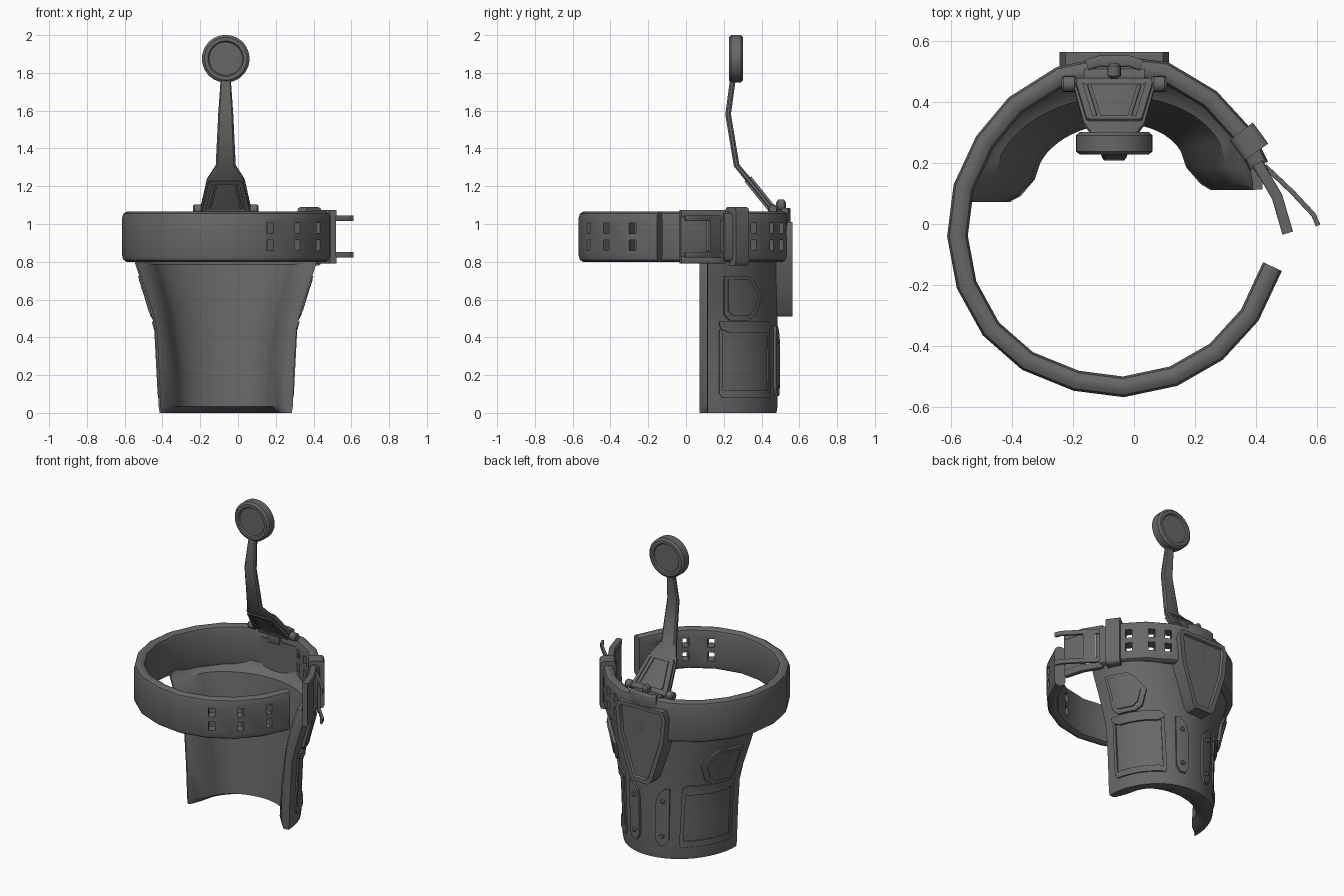
import bpy, bmesh, math
from mathutils import Vector

if "Cube" in bpy.data.objects:
    bpy.data.objects.remove(bpy.data.objects["Cube"], do_unlink=True)

CX = -0.065  # centre line of guard, shield and arm
GREY = (0.135, 0.135, 0.135, 1)
mat = bpy.data.materials.new("dark_grey")
mat.use_nodes = True
mat.diffuse_color = GREY
for node in mat.node_tree.nodes:
    if node.type == 'BSDF_PRINCIPLED':
        node.inputs["Base Color"].default_value = GREY
        node.inputs["Roughness"].default_value = 0.6


def finish(name, bm, angle=32):
    bmesh.ops.recalc_face_normals(bm, faces=bm.faces)
    me = bpy.data.meshes.new(name)
    bm.to_mesh(me)
    bm.free()
    me.materials.append(mat)
    for p in me.polygons:
        p.use_smooth = True
    me.set_sharp_from_angle(angle=math.radians(angle))
    ob = bpy.data.objects.new(name, me)
    bpy.context.scene.collection.objects.link(ob)
    return ob


def skin(bm, rings):
    """Skin closed rings of equal even length and cap both ends."""
    rows = [[bm.verts.new(p) for p in r] for r in rings]
    n = len(rows[0])
    for a, b in zip(rows, rows[1:]):
        for i in range(n):
            j = (i + 1) % n
            bm.faces.new((a[i], a[j], b[j], b[i]))
    for r in (rows[0], rows[-1]):
        for i in range(n // 2 - 1):
            bm.faces.new((r[i], r[i + 1], r[n - 2 - i], r[n - 1 - i]))


def loft(name, rings, angle=32):
    bm = bmesh.new()
    skin(bm, rings)
    return finish(name, bm, angle)


def strip(name, path, half, z0, z1, b, h=None):
    """Upright band with bevelled edges (b across, h up) following a flat path."""
    pts = [Vector(p) for p in path]
    h = h or b
    k = .3  # keeps the bevel round
    sec = [(half, z1 - h), (half - b * k, z1 - h * k), (half - b, z1),
           (b - half, z1), (b * k - half, z1 - h * k), (-half, z1 - h), (-half, z0 + h),
           (b * k - half, z0 + h * k), (b - half, z0), (half - b, z0),
           (half - b * k, z0 + h * k), (half, z0 + h)]
    rings = []
    for i, p in enumerate(pts):
        d = (pts[min(i + 1, len(pts) - 1)] - pts[max(i - 1, 0)]).normalized()
        rings.append([(p.x + d.y * o, p.y - d.x * o, z) for o, z in sec])
    return loft(name, rings, 48)


def lathe(name, centre, axis, profile, n=32, squash=1.0):
    """Round part from (radius, offset along axis) pairs."""
    c, rings = Vector(centre), []
    for r, a in profile:
        ring = []
        for k in range(n):
            u = r * math.cos(math.tau * k / n)
            v = r * math.sin(math.tau * k / n) * squash
            ring.append(c + Vector((a, u, v) if axis == 'x' else (u, a, v)))
        rings.append(ring)
    return loft(name, rings)


# Belt ring, open at the model's left
belt_path = [(.455, -.14), (.38, -.3), (.27, -.42), (.13, -.5), (-.035, -.535),
             (-.19, -.515), (-.35, -.45), (-.47, -.345), (-.55, -.2), (-.58, -.04),
             (-.56, .12), (-.49, .27), (-.39, .39), (-.24, .485), (-.07, .52),
             (.1, .5), (.25, .41), (.36, .29), (.41, .19)]
belt = strip("belt", belt_path, .034, .8, 1.065, .024, .034)

# Paired adjustment holes through both belt ends
bm = bmesh.new()
for x, y, dx, dy in [(.155, -.486, .14, .08), (.29, -.4, .11, .12), (.395, -.27, .075, .16),
                     (.14, .476, .15, -.09), (.225, .425, .15, -.09), (.318, .336, .11, -.12)]:
    d = Vector((dx, dy, 0)).normalized()
    n = Vector((d.y, -d.x, 0)) * .09
    p = Vector((x, y, 0))
    for z in (.887, .977):
        skin(bm, [[p + n * s + d * u + Vector((0, 0, z + v)) for u, v in
                   ((-.02, -.028), (.02, -.028), (.02, .028), (-.02, .028))] for s in (-1, 1)])
cutter = finish("hole_cutter", bm)
cutter.hide_render = True
cut = belt.modifiers.new("holes", 'BOOLEAN')
cut.operation = 'DIFFERENCE'
cut.solver = 'EXACT'
cut.object = cutter
graph = bpy.context.evaluated_depsgraph_get()
pierced = bpy.data.meshes.new_from_object(belt.evaluated_get(graph))
belt.modifiers.clear()
belt.data = pierced
pierced.set_sharp_from_angle(angle=math.radians(40))
bpy.data.objects.remove(cutter, do_unlink=True)

# Strap loop and buckle
strip("strap_loop", [(.352, .304), (.362, .291), (.392, .25), (.402, .236)], .048, .78, 1.09, .02)
frame = [(.405, .2), (.47, .09), (.505, -.03)]
lever = [(.43, .19), (.52, .105), (.59, .03), (.605, -.005)]
for label, z, prong in (("lower", .79, .822), ("upper", 1.035, 1.016)):
    strip(f"buckle_{label}_rail", frame, .018, z, z + .04, .006)
    strip(f"lever_{label}_prong", lever, .008, prong, prong + .03, .003)
strip("buckle_plate", [(.463, .1), (.47, .09), (.505, -.03)], .015, .8, 1.065, .005)
strip("buckle_hinge_bar", [(.405, .2), (.425, .165)], .02, .8, 1.065, .006)
strip("lever_crossbar", [(.445, .176), (.5, .124)], .008, .83, 1.03, .003)

# Guard: (height, outer half width, inner half width, outer depth, inner depth)
LEVELS = [(0, .35, .29, .385, .25), (.035, .355, .245, .39, .165), (.25, .363, .258, .39, .185),
          (.45, .376, .285, .39, .215), (.56, .403, .305, .392, .225), (.68, .443, .34, .395, .24),
          (.785, .478, .38, .398, .255), (.81, .484, .43, .4, .3), (.86, .488, .455, .4, .32)]


def level(z):
    for a, b in zip(LEVELS, LEVELS[1:]):
        if z <= b[0]:
            f = (z - a[0]) / (b[0] - a[0])
            return [p + (q - p) * f for p, q in zip(a, b)]
    return LEVELS[-1]


def wall(t, z, off=0.0):
    """Point on the guard; t runs from its right edge (0) to its left (pi)."""
    _, wo, _, do, _ = level(z)
    c, s = math.cos(t), math.sin(t)
    return Vector((CX - (wo + off) * c, .094 - .02 * c + (do + off) * s, z))


def lining(i, z):
    """Point on the thick inside, with front edges rounding out to a thin lip."""
    _, wo, wi, _, di = level(z)
    c, s = math.cos(arc[i]), math.sin(arc[i])
    edge = min(i, N - 1 - i)
    w, y = wi * abs(c), .07 + di * s
    if edge < 3:
        w, y = ((wo - .022, -.002), ((wo + wi) / 2 - .005, .018), (wi + .004, .072))[edge]
    return Vector((CX - .012 - math.copysign(w, c), .094 - .02 * c + y, z))


N = 29
arc = [math.pi * i / (N - 1) for i in range(N)]
loft("guard", [[wall(t, r[0]) for t in arc] + [lining(i, r[0]) for i in reversed(range(N))]
               for r in LEVELS], 40)


def panel(name, rows, off, n=9):
    """Raised curved plate on the guard from (height, start, end) rows."""
    rings = []
    for z, a, b in rows:
        ts = [a + (b - a) * i / (n - 1) for i in range(n)]
        rings.append([wall(t, z, off) for t in ts] + [wall(t, z, -.015) for t in reversed(ts)])
    return loft(name, rings, 25)


for side, flip in (("right", False), ("left", True)):
    def mir(rows):
        return [(z, math.pi - b, math.pi - a) if flip else (z, a, b) for z, a, b in rows]

    # Upper side pad with a raised face and a curved ridge below it
    panel(f"{side}_side_pad", mir([(.49, .3, .58), (.52, .22, .7), (.62, .22, .8),
                                   (.7, .22, .66), (.725, .22, .58)]), .018)
    panel(f"{side}_side_pad_face", mir([(.515, .34, .55), (.54, .27, .64), (.62, .27, .72),
                                        (.69, .27, .6), (.705, .27, .55)]), .026)
    panel(f"{side}_side_ridge", mir([(.425, .3, .92), (.445, .18, 1.02), (.465, .16, 1.02),
                                     (.485, .16, .95)]), .012)
    # Lower pocket border
    panel(f"{side}_pocket_base", mir([(.08, .2, 1.02), (.1, .16, 1.04), (.12, .2, 1.02)]), .008)
    panel(f"{side}_pocket_front", mir([(.1, .16, .21), (.44, .16, .21)]), .008, 3)
    panel(f"{side}_pocket_back", mir([(.1, .98, 1.04), (.44, .96, 1.02)]), .008, 3)
    # Bolted back strips
    panel(f"{side}_back_strip", mir([(.09, 1.26, 1.36), (.13, 1.2, 1.42), (.2, 1.2, 1.42),
                                     (.36, 1.2, 1.42), (.42, 1.2, 1.38), (.46, 1.2, 1.28)]), .014, 5)
    for k, z in enumerate((.15, .38)):
        p = wall(math.pi - 1.31 if flip else 1.31, z, .014)
        lathe(f"{side}_bolt_{k + 1}", p, 'y', [(.015, -.01), (.015, .004), (.01, .009)], 10)

# Back shield with recessed face
half = [(.16, 1.01), (.18, .96), (.165, .8), (.08, .535), (.055, .51)]
outline = [(CX + x, z) for x, z in half] + [(CX - x, z) for x, z in reversed(half)]
bm = bmesh.new()
face = bm.faces.new([bm.verts.new((x, .565, z)) for x, z in outline])
back = bmesh.ops.extrude_face_region(bm, geom=[face])
bmesh.ops.translate(bm, vec=(0, -.1, 0), verts=[g for g in back["geom"]
                                                if isinstance(g, bmesh.types.BMVert)])
bmesh.ops.recalc_face_normals(bm, faces=bm.faces)
front = max(bm.faces, key=lambda f: f.calc_center_median().y)
bmesh.ops.inset_region(bm, faces=[front], thickness=.028, depth=0)
bmesh.ops.inset_region(bm, faces=[front], thickness=.008, depth=-.014)
finish("back_shield", bm)

# Hinge and clip on top of the belt
lathe("hinge_pin", (CX, .46, 1.078), 'x', [(.02, -.15), (.02, .15)], 16)
for side, s in (("right", -1), ("left", 1)):
    lathe(f"{side}_hinge_knob", (CX + s * .148, .46, 1.078), 'x',
          [(.02, -.025), (.026, -.018), (.026, .018), (.02, .025)], 16)
strip("hinge_base", [(CX - .1, .48), (CX + .1, .48)], .03, 1.045, 1.075, .008)
strip("inner_clip", [(CX - .04, .475), (CX + .04, .475)], .014, .99, 1.06, .008)
strip("latch_plate", [(CX - .09, .522), (CX - .05, .535), (CX + .05, .535), (CX + .09, .522)],
      .018, 1.0, 1.085, .006)
lathe("latch_button", (CX, .503, 1.1), 'y',
      [(.01, -.026), (.022, -.016), (.022, .016), (.01, .026)], 16, 1.3)

# Bent arm
spine = [(.455, 1.08, .135), (.33, 1.235, .1), (.268, 1.31, .053), (.223, 1.58, .04), (.25, 1.78, .026)]


def spine_frame(i):
    a, b = spine[max(i - 1, 0)], spine[min(i + 1, len(spine) - 1)]
    d = Vector((0, b[0] - a[0], b[1] - a[1])).normalized()
    return Vector((CX, spine[i][0], spine[i][1])), Vector((0, -d.z, d.y))


rings = []
for i, (_, _, w) in enumerate(spine):
    p, n = spine_frame(i)
    rings.append([p + Vector((sx * w, 0, 0)) + n * (.015 * sn)
                  for sx, sn in ((-1, -.4), (-.8, -1), (.8, -1), (1, -.4), (1, .4), (.8, 1), (-.8, 1), (-1, .4))])
loft("arm", rings)

# Raised ribs framing the arm base
n0 = spine_frame(0)[1]


def rib(name, a, b, w):
    ends = [Vector((CX + x, .455 - .125 * f, 1.08 + .155 * f)) for x, f in (a, b)]
    d = (ends[1] - ends[0]).normalized()
    side = d.cross(n0) * w
    loft(name, [[p + side * u + n0 * v for u, v in ((-1, -.022), (1, -.022), (1, .022), (-1, .022))]
                for p in ends])


for side, s in (("right", -1), ("left", 1)):
    rib(f"{side}_arm_outer_rib", (s * .115, .03), (s * .08, .98), .011)
    rib(f"{side}_arm_inner_rib", (s * .082, .1), (s * .048, .98), .006)
rib("arm_cross_rib", (-.085, .97), (.085, .97), .01)

# Round head disc with raised rims
lathe("head_disc", (CX, .265, 1.875), 'y',
      [(.088, -.028), (.094, -.037), (.113, -.037), (.126, -.026),
       (.126, .026), (.113, .037), (.094, .037), (.088, .028)], 36)
